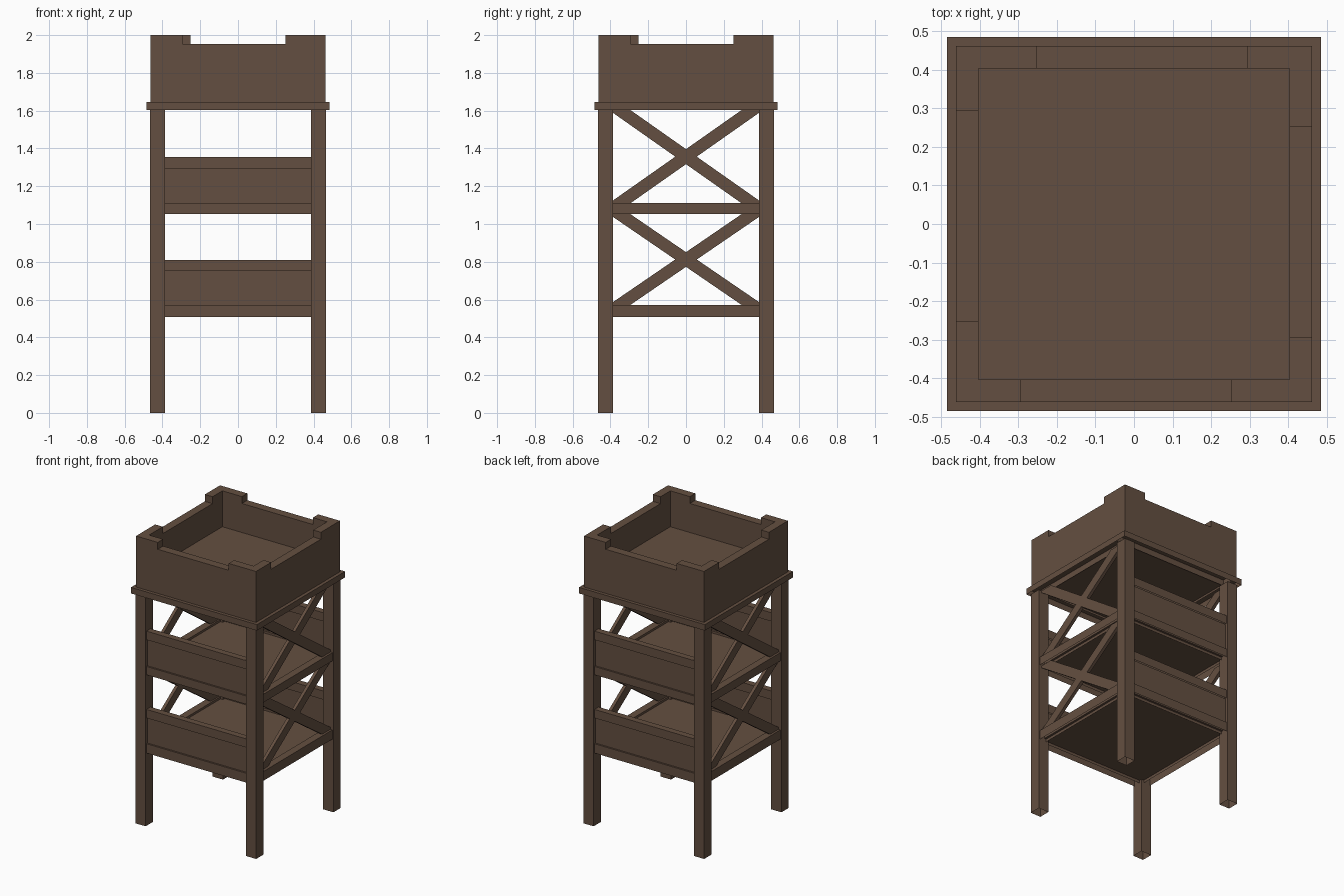
import bpy, bmesh, math
from mathutils import Matrix

if "Cube" in bpy.data.objects:
    bpy.data.objects.remove(bpy.data.objects["Cube"])

wood = bpy.data.materials.new("dark_brown_wood")
wood.diffuse_color = (0.127, 0.078, 0.052, 1)
wood.use_nodes = True
wood.node_tree.nodes["Principled BSDF"].inputs["Base Color"].default_value = wood.diffuse_color


def prism(name, pts, plane, lo, hi, turn=0, open_bottom=False):
    """Extrude a 2D profile along the axis left over from 'plane', then turn about z."""
    put = {"xy": lambda a, b, c: (a, b, c), "xz": lambda a, b, c: (a, c, b),
           "yz": lambda a, b, c: (c, a, b)}[plane]
    bm = bmesh.new()
    base = bm.faces.new([bm.verts.new(put(a, b, lo)) for a, b in pts])
    r = bmesh.ops.extrude_face_region(bm, geom=[base], use_keep_orig=True)
    d = put(0, 0, hi - lo)
    bmesh.ops.translate(bm, vec=d, verts=[v for v in r["geom"] if isinstance(v, bmesh.types.BMVert)])
    bmesh.ops.recalc_face_normals(bm, faces=bm.faces)
    if open_bottom:
        bmesh.ops.delete(bm, geom=[f for f in bm.faces if f.normal.z < -0.9], context="FACES")
    bmesh.ops.rotate(bm, verts=bm.verts, cent=(0, 0, 0), matrix=Matrix.Rotation(turn, 3, "Z"))
    me = bpy.data.meshes.new(name)
    bm.to_mesh(me)
    bm.free()
    me.materials.append(wood)
    ob = bpy.data.objects.new(name, me)
    bpy.context.collection.objects.link(ob)


def box(name, x0, x1, y0, y1, z0, z1, turn=0, open_bottom=False):
    prism(name, [(x0, y0), (x1, y0), (x1, y1), (x0, y1)], "xy", z0, z1, turn, open_bottom)


P, Q = 0.465, 0.386          # outer and inner face of the posts
WALL, INNER = 0.462, 0.403   # outer and inner face of the parapet
DECK0, DECK1 = 1.603, 1.645
TIERS = [(0.507, 0.572, 0.75, 0.81, 1.052), (1.052, 1.11, 1.295, 1.355, DECK0)]

for i in range(4):
    t = i * math.pi / 2
    # corner posts, open underneath
    box("corner_post", -P, -Q, -P, -Q, 0, DECK0, t, True)
    # parapet wall with raised ends; each wall runs from one corner to the next
    prism("parapet_wall", [(-WALL, DECK1), (INNER, DECK1), (INNER, 2), (0.252, 2), (0.252, 1.952),
                           (-0.295, 1.952), (-0.295, 2), (-WALL, 2)], "xz", -WALL, -INNER, t)
    # rim around the top deck, open underneath
    box("deck_rim", -0.485, 0.403, -0.485, -0.403, DECK0, DECK1, t, True)

# top deck
box("top_deck", -0.403, 0.403, -0.403, 0.403, DECK0 + 0.015, 1.75)

for z0, z1, r0, r1, top in TIERS:
    # tier floor, set into its beams
    box("tier_floor", -0.42, 0.42, -0.42, 0.42, z0 + 0.02, z1 - 0.015)
    for i in range(4):
        box("floor_beam", -Q, Q, -0.457, -0.405, z0, z1, i * math.pi / 2, True)
    for t in (0, math.pi):
        # solid guard panel and handrail on front and back
        box("guard_panel", -Q, Q, -0.445, -0.42, z1, r0, t)
        box("handrail", -Q, Q, -0.455, -0.41, r0, r1, t, True)
        # crossed braces on the sides
        a, b = 0.092, 0.015
        for s, x1 in ((1, 0.442), (-1, 0.438)):
            pts = [(-Q, top), (a - Q, top), (Q, z1 + b), (Q, z1), (Q - a, z1), (-Q, top - b)]
            prism("cross_brace", [(s * y, z) for y, z in pts], "yz", x1 - 0.022, x1, t)
